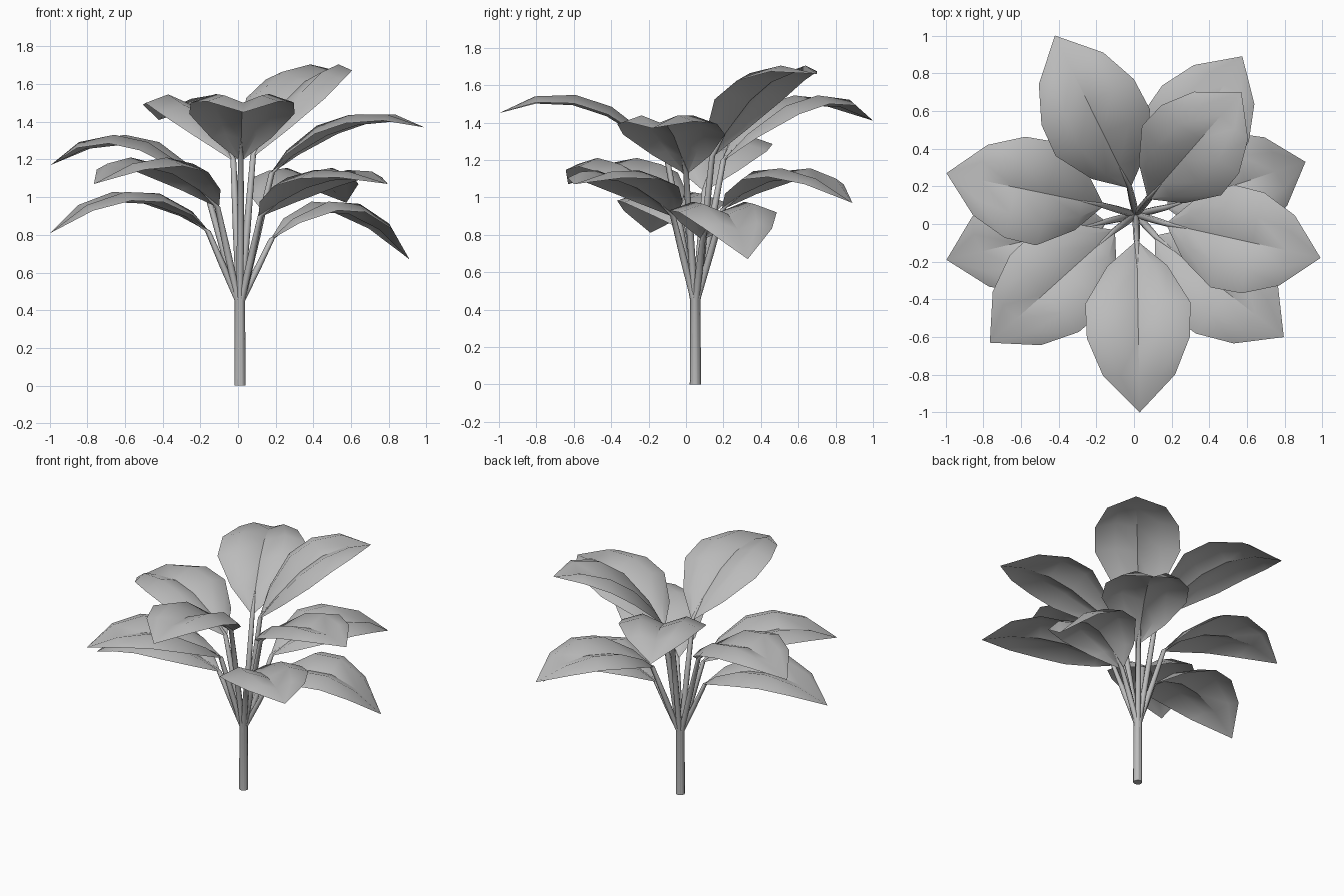
import bpy
import bmesh
import math
from mathutils import Vector

cube = bpy.data.objects.get("Cube")
if cube:
    bpy.data.objects.remove(cube, do_unlink=True)

mat = bpy.data.materials.new("plain grey")
mat.use_nodes = True
grey = (0.5, 0.5, 0.5, 1)
mat.diffuse_color = grey
mat.node_tree.nodes["Principled BSDF"].inputs["Base Color"].default_value = grey

CENTRE = Vector((0.01, 0.05, 0))
UP = Vector((0, 0, 1))
HALF_WIDTH = 0.285
# Leaf outline: position along the midrib, share of the half width
OUTLINE = [(0, 0.05), (0.14, 0.56), (0.36, 0.98), (0.56, 0.96), (0.78, 0.67), (1, 0)]
# Leaf cross-section: sideways share, lift above the midrib
SECTION = [(-1, 0.01), (-0.52, 0.058), (0, 0), (0.52, 0.058), (1, 0.01)]
MIDDLE = len(SECTION) // 2


def finish(name, bm, angle):
    bmesh.ops.recalc_face_normals(bm, faces=bm.faces)
    mesh = bpy.data.meshes.new(name)
    bm.to_mesh(mesh)
    bm.free()
    mesh.materials.append(mat)
    obj = bpy.data.objects.new(name, mesh)
    bpy.context.collection.objects.link(obj)
    bpy.ops.object.select_all(action="DESELECT")
    obj.select_set(True)
    bpy.context.view_layer.objects.active = obj
    bpy.ops.object.shade_smooth_by_angle(angle=math.radians(angle), keep_sharp_edges=True)


def rib_point(base, mid_z, tip, t):
    """Arched midrib running from base to tip through the height mid_z."""
    p = base.lerp(tip, t)
    p.z += 4 * t * (1 - t) * (mid_z - (base.z + tip.z) / 2)
    return p


def leaf(name, base, mid_z, tip):
    bm = bmesh.new()
    side = (tip - base).cross(UP).normalized()
    rows = []
    for t, w in OUTLINE[:-1]:
        p = rib_point(base, mid_z, tip, t)
        along = rib_point(base, mid_z, tip, t + 0.05) - rib_point(base, mid_z, tip, t - 0.05)
        normal = side.cross(along).normalized()
        rows.append([bm.verts.new(p + side * s * w * HALF_WIDTH + normal * lift * w)
                     for s, lift in SECTION])
    for a, b in zip(rows, rows[1:]):
        for i in range(len(SECTION) - 1):
            bm.faces.new((a[i], a[i + 1], b[i + 1], b[i]))
        # Crease along the midrib
        bm.edges.get((a[MIDDLE], b[MIDDLE])).smooth = False
    end = bm.verts.new(tip)
    for i in range(len(SECTION) - 1):
        bm.faces.new((rows[-1][i], rows[-1][i + 1], end))
    finish(name, bm, 60)


def stalk(name, path, sides=8):
    """Bar with level rings through (point, radius) pairs."""
    bm = bmesh.new()
    rings = []
    for p, r in path:
        rings.append([bm.verts.new(p + Vector((r * math.cos(a), r * math.sin(a), 0)))
                      for a in (math.tau * k / sides for k in range(sides))])
    for a, b in zip(rings, rings[1:]):
        for k in range(sides):
            n = (k + 1) % sides
            bm.faces.new((a[k], a[n], b[n], b[k]))
    bm.faces.new(rings[0])
    bm.faces.new(rings[-1])
    finish(name, bm, 60)


# Leaves: base, midrib height halfway, tip
LEAVES = {
    "front": ((0.015, -0.1, 1.2), 1.48, (0.03, -1.0, 1.45)),
    "right_high": ((0.18, 0.0, 1.13), 1.37, (0.99, -0.18, 1.37)),
    "left_high": ((-0.17, 0.1, 1.04), 1.27, (-0.995, 0.27, 1.17)),
    "back_left": ((-0.025, 0.2, 1.2), 1.48, (-0.42, 1.0, 1.41)),
    "back_right_high": ((0.08, 0.14, 1.22), 1.59, (0.57, 0.7, 1.66)),
    "back_right_low": ((0.13, 0.2, 0.94), 1.1, (0.575, 0.89, 0.97)),
    "right_low": ((0.18, 0.09, 0.78), 0.92, (0.91, 0.33, 0.67)),
    "front_right": ((0.12, -0.07, 0.9), 1.08, (0.795, -0.6, 1.07)),
    "front_left": ((-0.11, -0.04, 0.95), 1.15, (-0.765, -0.63, 1.07)),
    "left_low": ((-0.16, 0.01, 0.82), 0.975, (-0.995, -0.19, 0.81)),
}

for name, (base, mid_z, tip) in LEAVES.items():
    base, tip = Vector(base), Vector(tip)
    leaf(name + "_leaf", base, mid_z, tip)
    # Stalks are bundled into the trunk, fan out above it and taper into the midribs
    out = Vector((base.x, base.y, 0)) - CENTRE
    foot = CENTRE + out.normalized() * 0.01
    root = foot + UP * 0.45
    stalk(name + "_stalk", [(foot, 0.02), (root, 0.018), (root.lerp(base, 0.5), 0.019),
                            (base, 0.015), (rib_point(base, mid_z, tip, 0.13), 0.002)])
